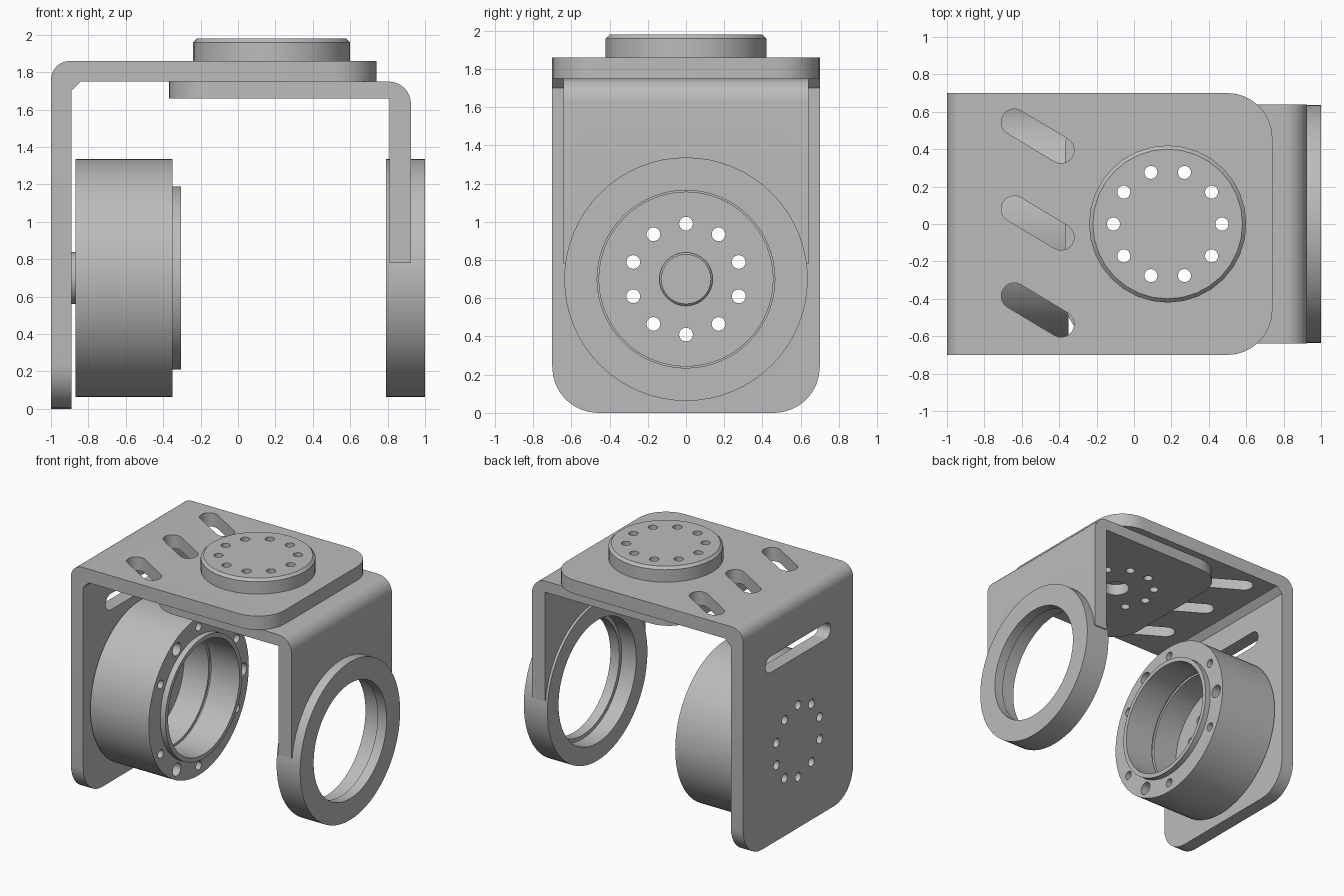
import bpy, bmesh, math
from mathutils import Matrix, Vector

cube = bpy.data.objects.get("Cube")
if cube:
    bpy.data.objects.remove(cube)

# One bare-metal grey for every part
GREY = (0.5, 0.5, 0.5, 1)
metal = bpy.data.materials.new("metal_grey")
metal.use_nodes = True
metal.diffuse_color = GREY
metal.node_tree.nodes["Principled BSDF"].inputs["Base Color"].default_value = GREY

AXLE = 0.70    # height of the pivot axis
HUB_X = 0.18   # centre of the top hub
PLACE = {"x": lambda u, v, t: (t, u, v),
         "y": lambda u, v, t: (u, t, v),
         "z": lambda u, v, t: (u, v, t)}


def finish(name, bm):
    bmesh.ops.recalc_face_normals(bm, faces=bm.faces)
    mesh = bpy.data.meshes.new(name)
    bm.to_mesh(mesh)
    bm.free()
    mesh.materials.append(metal)
    ob = bpy.data.objects.new(name, mesh)
    bpy.context.collection.objects.link(ob)
    return ob


def prism(bm, outline, axis, lo, hi):
    """Extrude a 2D outline along an axis."""
    face = bm.faces.new([bm.verts.new(PLACE[axis](u, v, lo)) for u, v in outline])
    new = bmesh.ops.extrude_face_region(bm, geom=[face])["geom"]
    bmesh.ops.translate(bm, verts=[g for g in new if isinstance(g, bmesh.types.BMVert)],
                        vec=PLACE[axis](0, 0, hi - lo))


def circle(cu, cv, r, n=20):
    return [(cu + r * math.cos(math.tau * i / n), cv + r * math.sin(math.tau * i / n))
            for i in range(n)]


def slot(cu, cv, du, dv, r, n=10):
    """Round-ended slot; (du, dv) runs from the centre to one end."""
    a = math.atan2(dv, du) - math.pi / 2
    pts = []
    for s in (1, -1):
        pts += [(cu + s * (du + r * math.cos(a + math.pi * i / n)),
                 cv + s * (dv + r * math.sin(a + math.pi * i / n))) for i in range(n + 1)]
    return pts


def bolt_circle(cu, cv, ring, r, count, start=0):
    angles = [math.radians(start) + math.tau * i / count for i in range(count)]
    return [circle(cu + ring * math.cos(a), cv + ring * math.sin(a), r) for a in angles]


def lathe(name, profile, axis, centre, steps):
    """Revolve a closed (radius, position) profile."""
    bm = bmesh.new()
    vs = [bm.verts.new((r, 0, t)) for r, t in profile]
    es = [bm.edges.new((vs[i - 1], vs[i])) for i in range(len(vs))]
    bmesh.ops.spin(bm, geom=vs + es, cent=(0, 0, 0), axis=(0, 0, 1),
                   angle=math.tau, steps=steps, use_merge=True)
    bmesh.ops.remove_doubles(bm, verts=bm.verts, dist=0.0001)
    bmesh.ops.delete(bm, geom=[e for e in bm.edges if not e.link_faces], context="EDGES")
    if axis == "x":
        bm.transform(Matrix.Rotation(math.pi / 2, 4, "Y"))
    bm.transform(Matrix.Translation(centre))
    return finish(name, bm)


def bracket(name, outline, half_width, rounds):
    """Bent plate; each round is (test on edge direction and midpoint, radius, segments)."""
    bm = bmesh.new()
    prism(bm, outline, "y", -half_width, half_width)
    for test, radius, segments in rounds:
        edges = []
        for e in bm.edges:
            a, b = e.verts[0].co, e.verts[1].co
            d = b - a
            axis = "xyz"[max(range(3), key=lambda i: abs(d[i]))]
            if test(axis, (a + b) / 2):
                edges.append(e)
        bmesh.ops.bevel(bm, geom=edges, offset=radius, segments=segments,
                        profile=0.5, affect="EDGES")
    return finish(name, bm)


def cut(targets, axis, outlines, lo, hi):
    """Cut outlines straight through the targets."""
    bm = bmesh.new()
    for o in outlines:
        prism(bm, o, axis, lo, hi)
    cutter = finish("cutter", bm)
    cutter.hide_render = True
    for ob in targets:
        mod = ob.modifiers.new("holes", "BOOLEAN")
        mod.object = cutter
        mod.solver = "EXACT"
        bpy.context.view_layer.objects.active = ob
        bpy.ops.object.modifier_apply(modifier=mod.name)
    bpy.data.objects.remove(cutter)


def near(a, b):
    return abs(a - b) < 0.01


# Outer bracket: top plate and motor-side plate
outer = bracket(
    "outer_bracket",
    [(-1, 0), (-1, 1.86), (0.74, 1.86), (0.74, 1.75), (-0.89, 1.75), (-0.89, 0)], 0.70,
    [(lambda ax, m: ax == "z" and near(m.x, 0.74), 0.24, 8),
     (lambda ax, m: ax == "x" and near(m.z, 0), 0.24, 8),
     (lambda ax, m: ax == "y" and near(m.x, -1) and near(m.z, 1.86), 0.10, 8),
     (lambda ax, m: ax == "y" and near(m.x, -0.89) and near(m.z, 1.75), 0.05, 1)])

# Inner bracket: plate under the top and ring-side wall
inner = bracket(
    "inner_bracket",
    [(-0.37, 1.66), (-0.37, 1.75), (0.925, 1.75), (0.925, 0.78), (0.81, 0.78), (0.81, 1.66)],
    0.64,
    [(lambda ax, m: ax == "z" and near(m.x, -0.37), 0.24, 8),
     (lambda ax, m: ax == "y" and near(m.x, 0.925) and near(m.z, 1.75), 0.12, 8)])

# Top hub with chamfered rim
hub = lathe("top_hub", [(0, 1.86), (0.42, 1.86), (0.42, 1.96), (0.40, 1.98), (0, 1.98)],
            "z", (HUB_X, 0, 0), 32)

# Bearing ring with a stepped bore
ring = lathe("bearing_ring", [(0.495, 0.79), (0.637, 0.79), (0.637, 1), (0.465, 1),
                              (0.465, 0.92), (0.495, 0.92)], "x", (0, 0, AXLE), 64)

# Motor housing: cup with raised lip and a groove inside the bore
motor = lathe("motor_housing",
              [(0, -0.87), (0.637, -0.87), (0.637, -0.35), (0.49, -0.35), (0.49, -0.305),
               (0.455, -0.305), (0.455, -0.56), (0.475, -0.56), (0.475, -0.58),
               (0.455, -0.58), (0.455, -0.80), (0, -0.80)], "x", (0, 0, AXLE), 64)

# Spindle joining the housing to its plate
spindle = lathe("spindle", [(0, -0.89), (0.14, -0.89), (0.14, -0.79), (0.13, -0.78), (0, -0.78)],
                "x", (0, 0, AXLE), 32)

# Slots in the outer bracket
cut([outer], "z", [slot(-0.515, y, -0.125, 0.075, 0.07) for y in (0.47, 0.005, -0.46)], 1.7, 1.9)
cut([outer], "x", [slot(0, 1.45, 0.35, 0, 0.065)], -1.1, -0.8)

# Bolt holes through the hub stack and the motor mount
cut([outer, inner, hub], "z", bolt_circle(HUB_X, 0, 0.29, 0.035, 10), 1.6, 2.1)
cut([outer, motor], "x", bolt_circle(0, AXLE, 0.29, 0.036, 10, 90), -1.1, -0.7)

# Centre hole under the top, and the bore through the ring wall
cut([inner], "z", [circle(HUB_X, 0, 0.10)], 1.6, 1.8)
cut([inner], "x", [circle(0, AXLE, 0.495, 64)], 0.7, 1.1)

# Blind holes around the motor face
cut([motor], "x", bolt_circle(0, AXLE, 0.56, 0.034, 6, 30), -0.47, -0.3)
cut([motor], "x", bolt_circle(0, AXLE, 0.56, 0.052, 3, 0), -0.42, -0.3)

# Smooth the curves, keep the machined edges crisp
for ob in (outer, inner, hub, ring, motor, spindle):
    bpy.ops.object.select_all(action="DESELECT")
    ob.select_set(True)
    bpy.context.view_layer.objects.active = ob
    bpy.ops.object.shade_smooth_by_angle(angle=math.radians(25))
